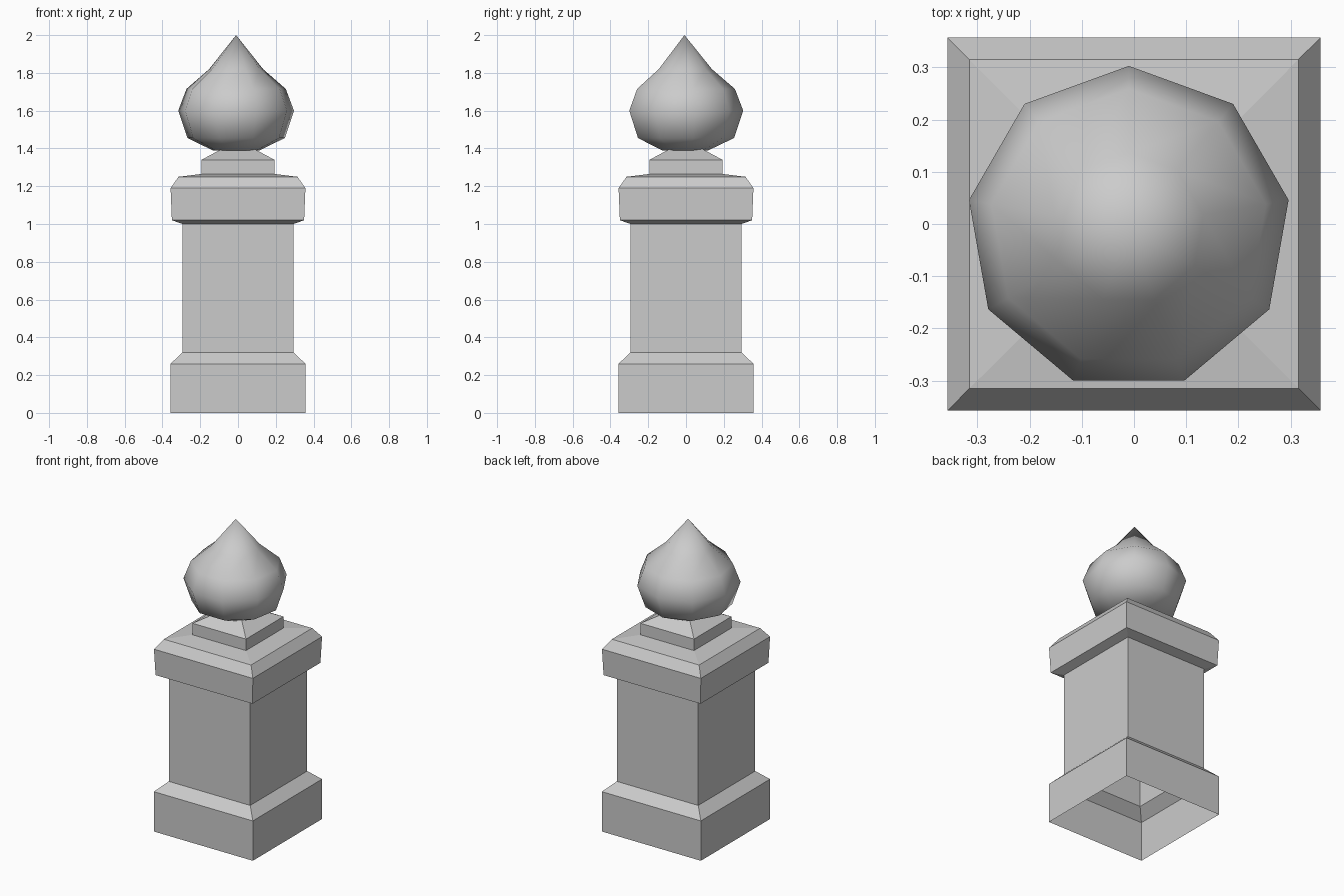
import bpy, bmesh, math

if "Cube" in bpy.data.objects:
    bpy.data.objects.remove(bpy.data.objects["Cube"])


def lathe(name, profile, sides, start, centre=(0, 0), smooth=False, cap_bottom=False):
    """Loft regular rings of (radius, z); a zero radius makes a point."""
    bm = bmesh.new()
    rings = []
    for r, z in profile:
        n = 1 if r == 0 else sides
        rings.append([bm.verts.new((centre[0] + r * math.cos(start + math.tau * i / sides),
                                    centre[1] + r * math.sin(start + math.tau * i / sides), z))
                      for i in range(n)])
    for a, b in zip(rings, rings[1:]):
        for i in range(sides):
            j = (i + 1) % sides
            if len(b) == 1:
                bm.faces.new((a[i], a[j], b[0]))
            else:
                bm.faces.new((a[i], a[j], b[j], b[i]))
    if cap_bottom:
        bm.faces.new(rings[0][::-1])
    if len(rings[-1]) > 1:
        bm.faces.new(rings[-1])
    for f in bm.faces:
        f.smooth = smooth
    mesh = bpy.data.meshes.new(name)
    bm.to_mesh(mesh)
    bm.free()
    obj = bpy.data.objects.new(name, mesh)
    bpy.context.collection.objects.link(obj)
    return obj


# Square pillar: plinth, shaft, cap and neck block (half widths, open underneath)
pillar = [(.357, 0), (.357, .26), (.294, .32), (.294, 1.0), (.35, 1.02),
          (.357, 1.19), (.315, 1.25), (.193, 1.265), (.193, 1.34), (.085, 1.398)]
lathe("pillar", [(h * math.sqrt(2), z) for h, z in pillar], 4, math.pi / 4)

# Nine-sided pointed finial
finial = [(.122, 1.388), (.262, 1.455), (.311, 1.6), (.267, 1.715), (.145, 1.82), (0, 2.0)]
lathe("finial", finial, 9, math.pi / 2, (-.01, -.008), smooth=True, cap_bottom=True)
